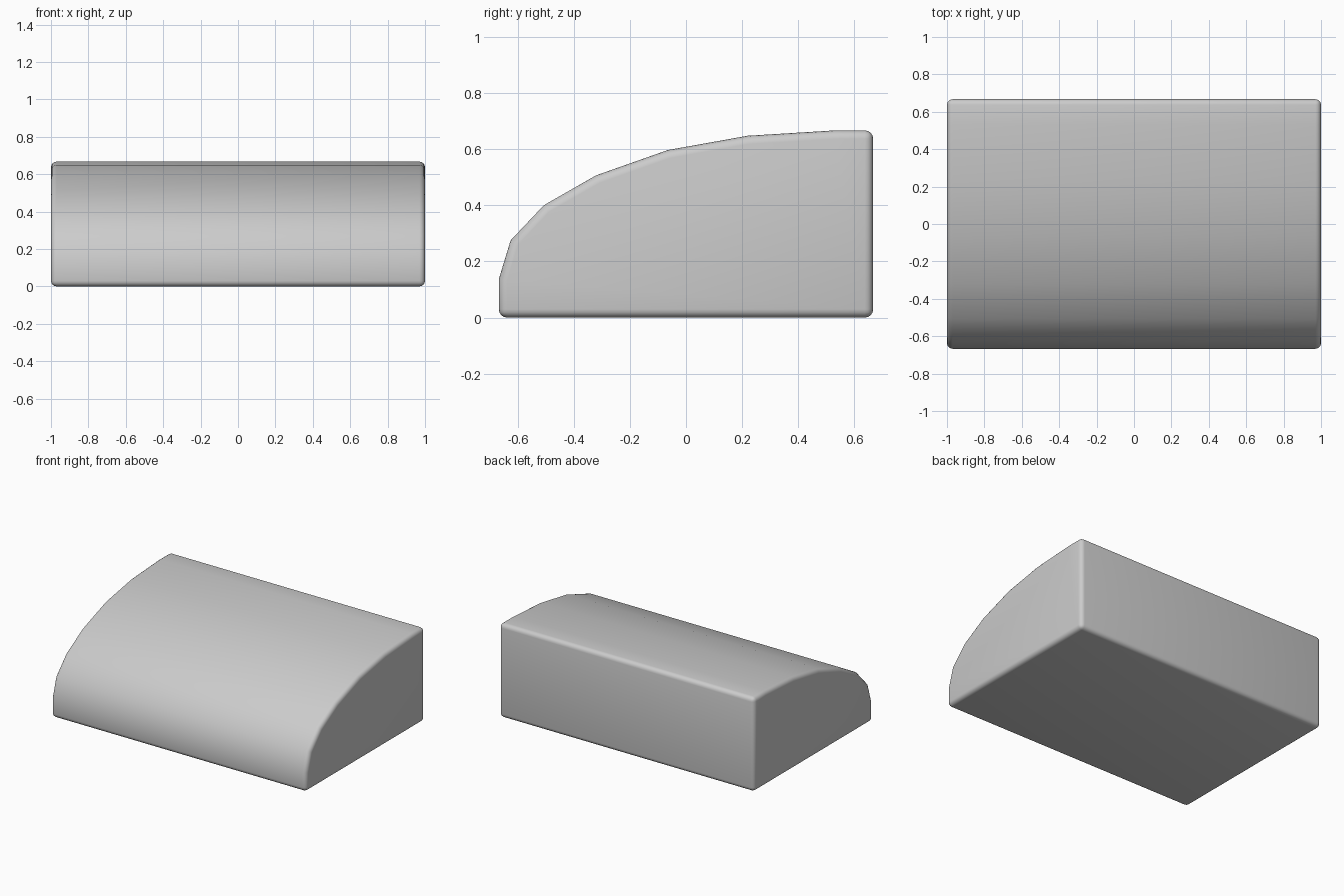
import bpy, bmesh, math

if "Cube" in bpy.data.objects:
    bpy.data.objects.remove(bpy.data.objects["Cube"])

# Side profile (y, z): flat base and back, faceted curve over the front and top
profile = [(-0.667, 0), (-0.667, 0.137), (-0.625, 0.275), (-0.507, 0.40),
           (-0.32, 0.507), (-0.065, 0.597), (0.22, 0.648), (0.53, 0.667),
           (0.667, 0.667), (0.667, 0)]

# Extrude the profile across the width
bm = bmesh.new()
face = bm.faces.new([bm.verts.new((-1, y, z)) for y, z in profile])
ext = bmesh.ops.extrude_face_region(bm, geom=[face], use_keep_orig=True)
bmesh.ops.translate(bm, vec=(2, 0, 0),
                    verts=[v for v in ext["geom"] if isinstance(v, bmesh.types.BMVert)])
bmesh.ops.recalc_face_normals(bm, faces=bm.faces)

# Round the box edges and end rims, leaving the facet lines of the curve
edges = [e for e in bm.edges if e.calc_face_angle(0) > math.radians(60)]
bmesh.ops.bevel(bm, geom=edges, offset=0.03, segments=4, profile=0.5,
                affect='EDGES', clamp_overlap=True)

mesh = bpy.data.meshes.new("curved_block")
bm.to_mesh(mesh)
bm.free()
block = bpy.data.objects.new("curved_block", mesh)
bpy.context.collection.objects.link(block)
bpy.context.view_layer.objects.active = block
block.select_set(True)
bpy.ops.object.shade_smooth_by_angle(angle=math.radians(30))
